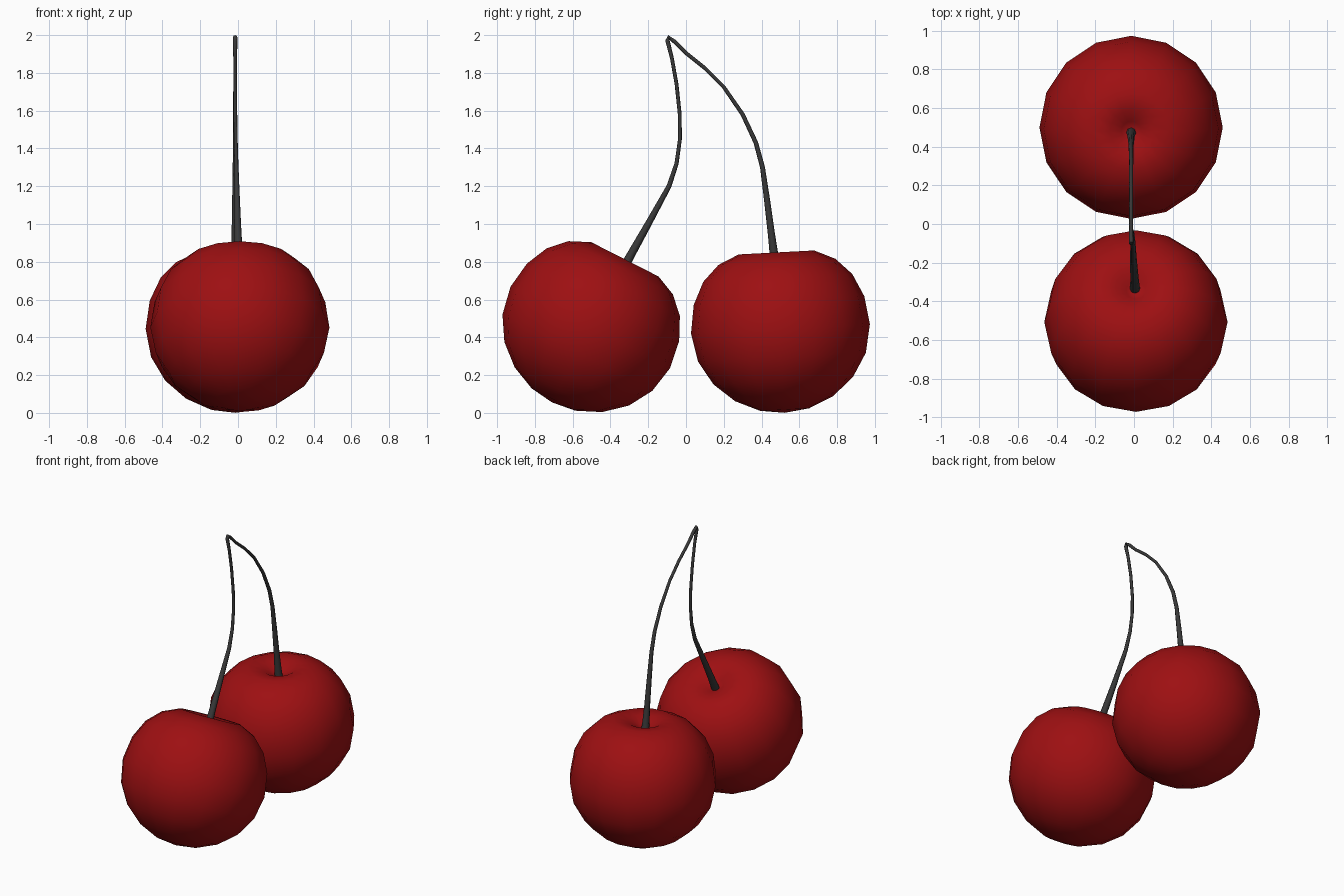
import bpy
import bmesh
from math import radians
from mathutils import Matrix, Vector

cube = bpy.data.objects.get("Cube")
if cube:
    bpy.data.objects.remove(cube, do_unlink=True)


def material(name, color):
    mat = bpy.data.materials.new(name)
    mat.use_nodes = True
    mat.diffuse_color = color
    bsdf = next(n for n in mat.node_tree.nodes if n.type == "BSDF_PRINCIPLED")
    bsdf.inputs["Base Color"].default_value = color
    return mat


red = material("deep_red", (0.34, 0.005, 0.006, 1))
grey = material("dark_grey", (0.04, 0.04, 0.04, 1))

# Half outline of a cherry, from the bottom up to the dimple
PROFILE = [(0, -.445), (.13, -.428), (.26, -.37), (.37, -.275), (.445, -.15),
           (.474, 0), (.452, .15), (.395, .27), (.31, .355), (.2, .405),
           (.11, .395), (.05, .36), (0, .335)]


def cherry(name, center, tilt):
    bm = bmesh.new()
    verts = [bm.verts.new((r, 0, z)) for r, z in PROFILE]
    edges = [bm.edges.new(pair) for pair in zip(verts, verts[1:])]
    bmesh.ops.spin(bm, geom=verts + edges, axis=(0, 0, 1), cent=(0, 0, 0),
                   angle=radians(360), steps=16)
    bmesh.ops.remove_doubles(bm, verts=bm.verts, dist=.001)
    bmesh.ops.recalc_face_normals(bm, faces=bm.faces)
    bm.transform(Matrix.Translation(center) @ Matrix.Rotation(radians(tilt), 4, "X"))
    for face in bm.faces:
        face.smooth = True
    mesh = bpy.data.meshes.new(name)
    bm.to_mesh(mesh)
    bm.free()
    mesh.materials.append(red)
    obj = bpy.data.objects.new(name, mesh)
    bpy.context.collection.objects.link(obj)


def stem(name, points):
    # Each point is x, y, z and tube radius
    curve = bpy.data.curves.new(name, "CURVE")
    curve.dimensions = "3D"
    curve.bevel_depth = 1
    curve.bevel_resolution = 2
    curve.use_fill_caps = True
    spline = curve.splines.new("POLY")
    spline.points.add(len(points) - 1)
    for point, (x, y, z, radius) in zip(spline.points, points):
        point.co = (x, y, z, 1)
        point.radius = radius
    spline.use_smooth = True
    curve.materials.append(grey)
    obj = bpy.data.objects.new(name, curve)
    bpy.context.collection.objects.link(obj)
    bpy.ops.object.select_all(action="DESELECT")
    obj.select_set(True)
    bpy.context.view_layer.objects.active = obj
    bpy.ops.object.convert(target="MESH")
    bpy.ops.object.shade_smooth_by_angle(angle=radians(50))


cherry("front_cherry", Vector((.01, -.507, .452)), -27)
cherry("back_cherry", Vector((-.015, .5, .445)), 3)

# One bent stem joins both cherries at its peak
stem("stem", [
    (.005, -.335, .755, .026), (.003, -.29, .84, .022), (-.002, -.2, 1, .018),
    (-.006, -.09, 1.2, .013), (-.009, -.05, 1.32, .011),
    (-.012, -.032, 1.45, .01), (-.014, -.033, 1.58, .01),
    (-.015, -.05, 1.74, .01), (-.015, -.075, 1.88, .01),
    (-.015, -.098, 1.97, .012), (-.015, -.091, 1.988, .012),
    (-.015, -.06, 1.965, .011), (-.015, 0, 1.905, .01),
    (-.015, .1, 1.825, .01), (-.015, .2, 1.725, .01),
    (-.015, .3, 1.58, .011), (-.015, .37, 1.43, .012),
    (-.015, .405, 1.3, .013), (-.015, .43, 1.12, .016),
    (-.015, .453, .94, .019), (-.015, .463, .86, .022),
    (-.015, .475, .77, .026)])
